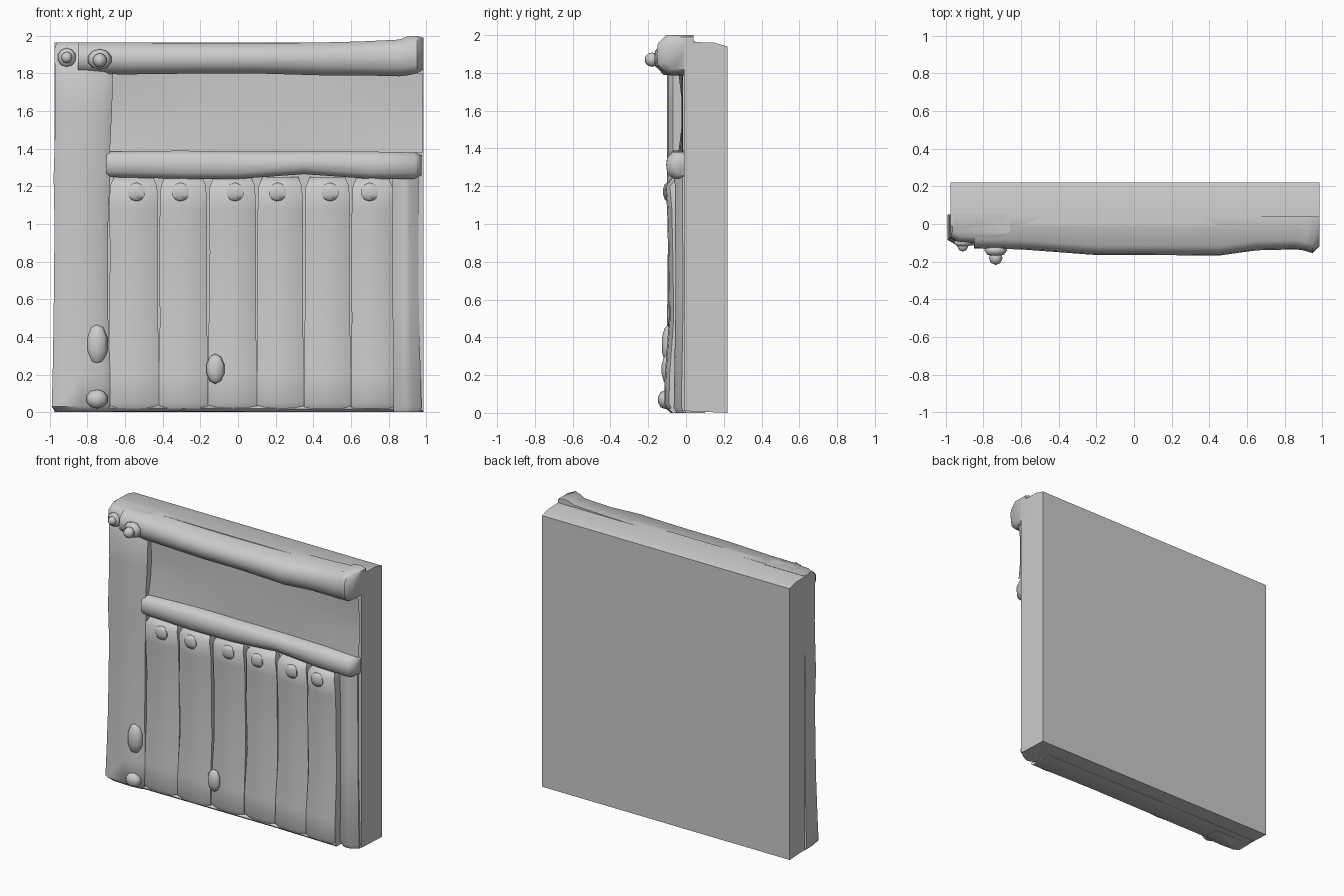
import bpy, bmesh
from mathutils import Vector

cube = bpy.data.objects.get("Cube")
if cube:
    bpy.data.objects.remove(cube, do_unlink=True)

stone = bpy.data.materials.new("worn_grey")
stone.use_nodes = True
GREY = (0.6, 0.6, 0.6, 1)
stone.diffuse_color = GREY
stone.node_tree.nodes["Principled BSDF"].inputs["Base Color"].default_value = GREY


def finish(name, bm, angle=0.9):
    bmesh.ops.recalc_face_normals(bm, faces=bm.faces)
    mesh = bpy.data.meshes.new(name)
    bm.to_mesh(mesh)
    bm.free()
    mesh.materials.append(stone)
    ob = bpy.data.objects.new(name, mesh)
    bpy.context.collection.objects.link(ob)
    bpy.ops.object.select_all(action='DESELECT')
    ob.select_set(True)
    bpy.context.view_layer.objects.active = ob
    bpy.ops.object.shade_smooth_by_angle(angle=angle)
    return ob


def loft(name, axis, stations, back=0.05, round_w=0.04, round_d=0.03):
    """Round-shouldered timber along x or z; stations are (distance, low, high, front y)."""
    bm = bmesh.new()
    rings = []
    for t, lo, hi, front in stations:
        mid = (lo + hi) / 2
        section = [(lo, back), (lo, front + round_d), (lo + round_w, front + 0.006), (mid, front),
                   (hi - round_w, front + 0.006), (hi, front + round_d), (hi, back)]
        rings.append([bm.verts.new((t, y, w) if axis == 'x' else (w, y, t)) for w, y in section])
    for a, b in zip(rings, rings[1:]):
        for i in range(len(a)):
            j = (i + 1) % len(a)
            bm.faces.new((a[i], a[j], b[j], b[i]))
    bm.faces.new(rings[0])
    bm.faces.new(rings[-1])
    return finish(name, bm)


def lump(name, centre, size, sides=8):
    """Tapered peg pointing forward."""
    bm = bmesh.new()
    bmesh.ops.create_uvsphere(bm, u_segments=sides, v_segments=5, radius=1)
    for v in bm.verts:
        v.co = Vector(centre) + Vector([c * s for c, s in zip(v.co, size)])
    return finish(name, bm, 1.2)


# Wall slab with a softened top and bottom
bm = bmesh.new()
profile = [(0.22, 0), (0.22, 1.94), (0.15, 1.96), (-0.01, 1.965), (-0.01, 0.01)]
ends = [[bm.verts.new((x, y, z)) for y, z in profile] for x in (-0.975, 0.985)]
for i in range(len(profile)):
    j = (i + 1) % len(profile)
    bm.faces.new((ends[0][i], ends[0][j], ends[1][j], ends[1][i]))
for ring in ends:
    bm.faces.new(ring)
finish("wall_slab", bm, 0.5)

# Corner post, flared at the foot
loft("corner_post", 'z', [
    (0.0, -0.97, -0.68, -0.08), (0.03, -0.99, -0.68, -0.115), (0.2, -0.985, -0.68, -0.11),
    (0.5, -0.98, -0.69, -0.1), (1.0, -0.975, -0.69, -0.095), (1.25, -0.98, -0.68, -0.1),
    (1.4, -0.975, -0.68, -0.1), (1.6, -0.97, -0.67, -0.1), (1.93, -0.975, -0.66, -0.1),
    (1.965, -0.965, -0.66, -0.07)])

# Top beam with a raised end, middle rail
loft("top_beam", 'x', [
    (-0.85, 1.8, 1.965, -0.13), (-0.6, 1.795, 1.965, -0.135), (-0.2, 1.8, 1.96, -0.165),
    (0.1, 1.8, 1.96, -0.165), (0.45, 1.79, 1.965, -0.168), (0.65, 1.79, 1.97, -0.14),
    (0.86, 1.785, 1.98, -0.135), (0.9, 1.79, 1.997, -0.14), (0.95, 1.8, 2.0, -0.155),
    (0.985, 1.82, 1.99, -0.12)], 0.04, 0.045, 0.05)
loft("middle_rail", 'x', [
    (-0.7, 1.25, 1.385, -0.1), (-0.3, 1.24, 1.39, -0.105), (0.0, 1.24, 1.385, -0.1),
    (0.35, 1.265, 1.385, -0.1), (0.7, 1.24, 1.385, -0.105), (0.94, 1.24, 1.38, -0.105),
    (0.975, 1.26, 1.365, -0.07)], 0.02, 0.03, 0.035)

# Recessed panel, slightly hollowed
bm = bmesh.new()
bmesh.ops.create_grid(bm, x_segments=6, y_segments=3, size=1)
for v in bm.verts:
    x, z = v.co.x, v.co.y
    hollow = -0.015 - 0.025 * x * x * abs(z)
    v.co = (0.15 + 0.83 * x, hollow, 1.59 + 0.21 * z)
finish("recessed_panel", bm)

# Planks with pinched middles, uneven fronts and swollen feet
edges = [-0.69, -0.42, -0.16, 0.1, 0.35, 0.6, 0.83]
fronts = [-0.09, -0.095, -0.085, -0.08, -0.09, -0.1]
for k, (lo, hi, front) in enumerate(zip(edges, edges[1:], fronts)):
    lean = 0.015 * (-1) ** k
    loft("plank_%d" % (k + 1), 'z', [
        (0.02, lo, hi, front), (0.05, lo, hi, front - 0.015), (0.2, lo, hi, front - 0.012),
        (0.5, lo + 0.005, hi - 0.005, front + 0.01), (0.85, lo + 0.005 + lean / 3, hi - 0.005, front + 0.005),
        (1.08, lo + 0.005, hi - 0.005, front), (1.2, lo + 0.01, hi - 0.01, front - 0.01),
        (1.25, lo + 0.03, hi - 0.03, front + 0.03)], 0.0, 0.05, 0.025)
    # Knob under the rail
    lump("plank_knob_%d" % (k + 1), ((lo + hi) / 2 + lean, front, 1.17), (0.055, 0.022, 0.05), 6)

# Narrow strip beside the last plank
loft("edge_strip", 'z', [
    (0.0, 0.82, 0.97, -0.05), (0.03, 0.82, 0.975, -0.065), (0.6, 0.82, 0.96, -0.055),
    (1.27, 0.82, 0.96, -0.06)], 0.0, 0.05, 0.04)

# Sill joining the feet of the planks
loft("foot_sill", 'x', [
    (-0.96, 0.0, 0.04, -0.085), (-0.3, 0.005, 0.04, -0.09), (0.3, 0.0, 0.035, -0.08),
    (0.83, 0.0, 0.035, -0.09)], 0.1, 0.012, 0.02)

# Pegs on the post and beam, with worn lumps at the foot
for name, centre, size in [
        ("post_peg_base", (-0.91, -0.1, 1.885), (0.05, 0.025, 0.05)),
        ("post_peg", (-0.91, -0.12, 1.885), (0.03, 0.028, 0.03)),
        ("beam_peg_base", (-0.735, -0.14, 1.875), (0.065, 0.035, 0.055)),
        ("beam_peg", (-0.735, -0.18, 1.87), (0.038, 0.04, 0.038)),
        ("post_foot_lump", (-0.75, -0.11, 0.07), (0.06, 0.04, 0.05)),
        ("plank_foot_lump", (-0.12, -0.1, 0.23), (0.05, 0.03, 0.08)),
        ("post_worn_lump", (-0.75, -0.09, 0.36), (0.06, 0.04, 0.11))]:
    lump(name, centre, size)
